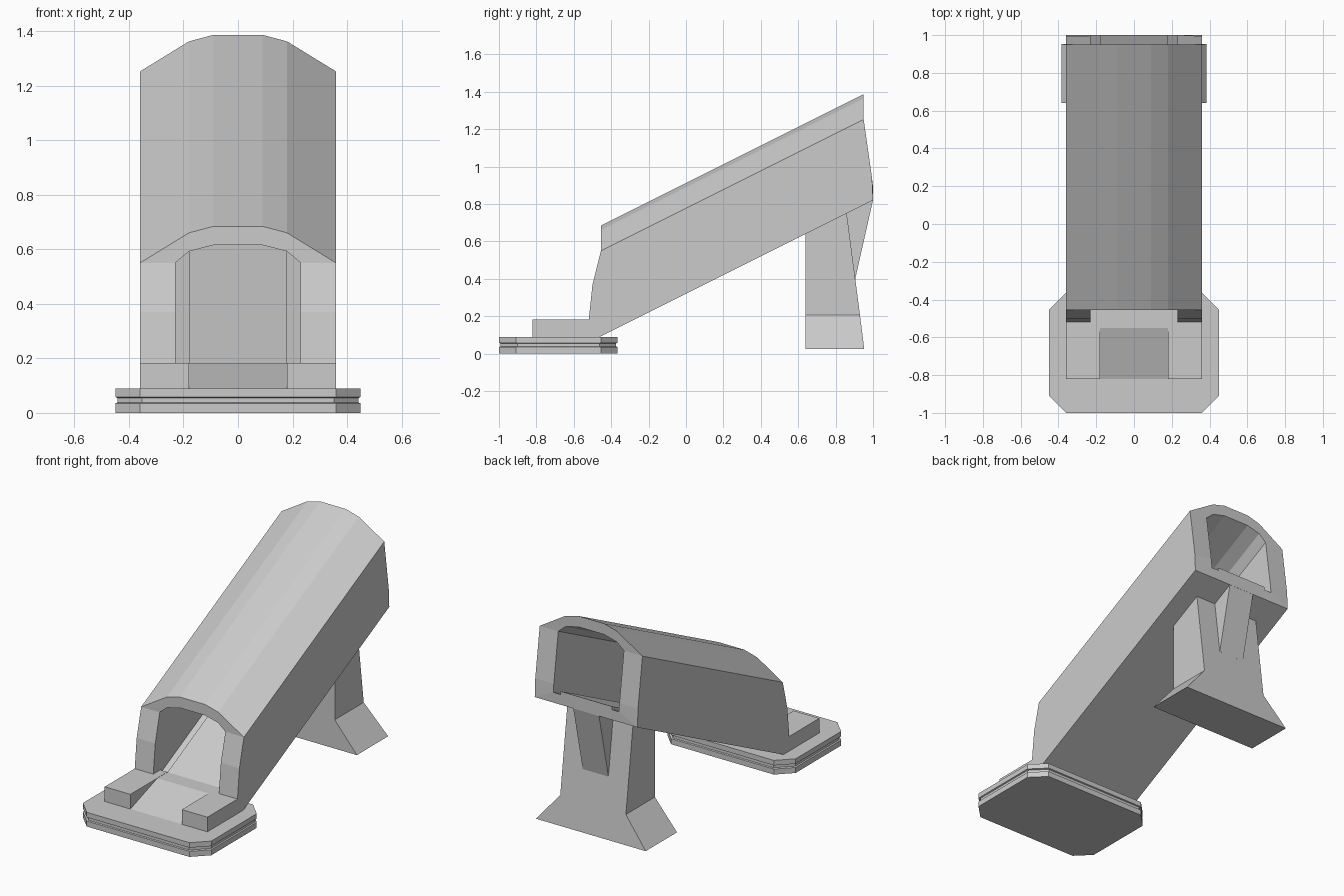
import bpy, bmesh

if "Cube" in bpy.data.objects:
    bpy.data.objects.remove(bpy.data.objects["Cube"])


def loft(name, rings, loop=False):
    """Skin a list of equal-length rings; cap the ends, or join last to first."""
    bm = bmesh.new()
    vs = [[bm.verts.new(p) for p in r] for r in rings]
    n = len(rings[0])
    pairs = list(zip(vs, vs[1:])) + ([(vs[-1], vs[0])] if loop else [])
    for a, b in pairs:
        for i in range(n):
            j = (i + 1) % n
            bm.faces.new((a[i], a[j], b[j], b[i]))
    if not loop:
        bm.faces.new(vs[0])
        bm.faces.new(vs[-1])
    bmesh.ops.recalc_face_normals(bm, faces=bm.faces)
    me = bpy.data.meshes.new(name)
    bm.to_mesh(me)
    bm.free()
    ob = bpy.data.objects.new(name, me)
    bpy.context.collection.objects.link(ob)
    return ob


def extrude_x(name, profile, x0, x1):
    return loft(name, [[(x, y, z) for y, z in profile] for x in (x0, x1)])


def interp(h, table):
    """Piecewise linear lookup in a table of descending heights."""
    if h >= table[0][0]:
        return table[0][1]
    for (h0, y0), (h1, y1) in zip(table, table[1:]):
        if h >= h1:
            return y0 + (y1 - y0) * (h0 - h) / (h0 - h1)
    return table[-1][1]


# Base plate: chamfered rectangle with a shallow groove round the edge
def plate_ring(z, d):
    x, c = 0.45 - d, 0.09
    y0, y1 = -1 + d, -0.365 - d
    return [(x, y0 + c, z), (x, y1 - c, z), (x - c, y1, z), (c - x, y1, z),
            (-x, y1 - c, z), (-x, y0 + c, z), (c - x, y0, z), (x - c, y0, z)]


loft("base_plate", [plate_ring(z, d) for z, d in
     ((0, 0), (0.035, 0), (0.038, 0.008), (0.055, 0.008), (0.058, 0), (0.09, 0))])

# Mounting blocks either side of a ramp
for side, s in (("left", -1), ("right", 1)):
    extrude_x(f"mount_block_{side}",
              [(-0.82, 0.09), (-0.82, 0.183), (-0.45, 0.183), (-0.46, 0.09)],
              s * 0.18, s * 0.36)
extrude_x("entry_ramp", [(-0.82, 0.09), (-0.55, 0.182), (-0.45, 0.182), (-0.46, 0.09)],
          -0.18, 0.18)

# Sloped tunnel: (x, h) half sections, where z = h + y / 2
SLOPE = 0.5
FRONT = [(0.7775, -0.455), (0.62, -0.50), (0.44, -0.52), (0.32, -0.46)]
BACK = [(0.7775, 0.95), (0.40, 1.0), (0.32, 1.0)]
outer = [(0.09, 0.912), (0.18, 0.888), (0.36, 0.7775), (0.36, 0.62),
         (0.36, 0.44), (0.36, 0.32), (0.23, 0.32), (0.18, 0.32)]
inner = [(0.09, 0.843), (0.18, 0.82), (0.23, 0.7775), (0.23, 0.62),
         (0.23, 0.44), (0.23, 0.385), (0.18, 0.385), (0.18, 0.405)]


def tunnel_ring(half, ends):
    full = half + [(-x, h) for x, h in reversed(half)]
    return [(x, interp(h, ends), h + SLOPE * interp(h, ends)) for x, h in full]


loft("tunnel", [tunnel_ring(outer, FRONT), tunnel_ring(outer, BACK),
                tunnel_ring(inner, BACK), tunnel_ring(inner, FRONT)], loop=True)


# Rear leg with a flared foot
def leg_ring(x, y1, z0, z1):
    return [(-x, 0.64, z0), (x, 0.64, z0), (x, y1, z1), (-x, y1, z1)]


loft("rear_leg", [leg_ring(0.385, 0.953, 0.025, 0.025),
                  leg_ring(0.23, 0.93, 0.207, 0.207),
                  leg_ring(0.23, 0.858, 0.65, 0.76)])

# Wedge brace behind the leg
extrude_x("leg_brace", [(0.84, 0.745), (1.0, 0.822), (0.905, 0.40), (0.88, 0.40)],
          -0.09, 0.09)
